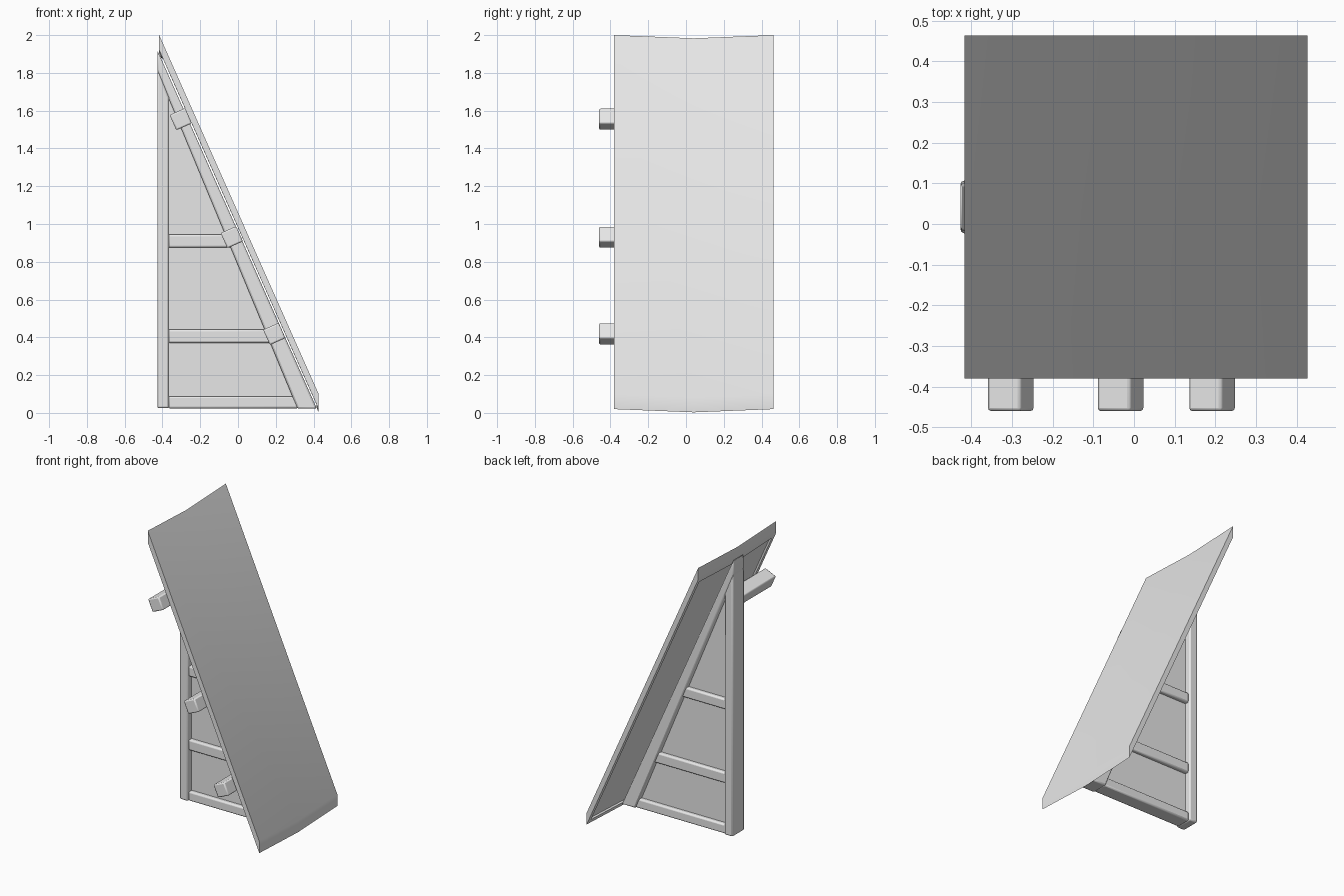
import bpy, bmesh, math
from mathutils import Matrix

cube = bpy.data.objects.get("Cube")
if cube:
    bpy.data.objects.remove(cube, do_unlink=True)

grey = bpy.data.materials.new("plain_grey")
grey.use_nodes = True
grey.diffuse_color = (0.8, 0.8, 0.8, 1)
grey.node_tree.nodes["Principled BSDF"].inputs["Base Color"].default_value = (0.8, 0.8, 0.8, 1)

MID = 0.042  # depth centre of the timber frame


def finish(name, bm, bevel=0.0):
    bmesh.ops.recalc_face_normals(bm, faces=bm.faces)
    mesh = bpy.data.meshes.new(name)
    bm.to_mesh(mesh)
    bm.free()
    obj = bpy.data.objects.new(name, mesh)
    bpy.context.collection.objects.link(obj)
    mesh.materials.append(grey)
    if bevel:
        mod = obj.modifiers.new("soft_edges", 'BEVEL')
        mod.width = bevel
        mod.segments = 2
    bpy.ops.object.select_all(action='DESELECT')
    obj.select_set(True)
    bpy.context.view_layer.objects.active = obj
    bpy.ops.object.shade_smooth_by_angle(angle=math.radians(35))
    return obj


def prism(name, outline, y0, y1, bevel=0.0):
    """Extrude an x-z outline from y0 to y1."""
    bm = bmesh.new()
    face = bm.faces.new([bm.verts.new((x, y0, z)) for x, z in outline])
    ext = bmesh.ops.extrude_face_region(bm, geom=[face])
    verts = [g for g in ext["geom"] if isinstance(g, bmesh.types.BMVert)]
    bmesh.ops.translate(bm, verts=verts, vec=(0, y1 - y0, 0))
    return finish(name, bm, bevel)


def framed(name, outline, half, bevel=0.01):
    return prism(name, outline, MID - half, MID + half, bevel)


# Sloping roof slab, sagging along its middle, hollowed slightly underneath
bm = bmesh.new()
rows = []
for y, sag in ((-0.38, 0.02), (MID, 0.003), (0.464, 0.02)):
    rows.append([bm.verts.new((x, y, z + sag)) for x, z in
                 ((-0.417, 1.98), (0.427, 0.08), (0.427, 0.0), (-0.417, 1.9))])
under = []
for a, b in zip(rows, rows[1:]):
    for i in range(4):
        j = (i + 1) % 4
        f = bm.faces.new((a[i], a[j], b[j], b[i]))
        if i == 2:
            under.append(f)
bm.faces.new(rows[0])
bm.faces.new(rows[-1])
bmesh.ops.recalc_face_normals(bm, faces=bm.faces)
bmesh.ops.inset_region(bm, faces=under, thickness=0.03, use_even_offset=True)
bmesh.ops.inset_region(bm, faces=under, thickness=0.001, depth=-0.012)
finish("roof_slab", bm)

# Upright post and the rafter that carries the roof
framed("upright_post", [(-0.427, 0.025), (-0.365, 0.025), (-0.365, 1.67), (-0.427, 1.82)], 0.065)
framed("rafter", [(-0.427, 1.92), (-0.427, 1.81), (0.315, 0.022), (0.418, 0.022)], 0.06)

# Horizontal rails across the wall
for name, low, high, end in (("bottom_rail", 0.024, 0.088, 0.32),
                             ("lower_rail", 0.37, 0.442, 0.18),
                             ("upper_rail", 0.875, 0.945, -0.03)):
    framed(name, [(-0.37, low), (end, low), (end, high), (-0.37, high)], 0.052)

# Thin wall panel filling the frame
framed("wall_panel", [(-0.39, 0.04), (0.34, 0.04), (-0.39, 1.76)], 0.025, 0)

# Purlins jutting out at the front, square to the slope
for name, x, z in (("top_purlin", -0.303, 1.555),
                   ("middle_purlin", -0.033, 0.93),
                   ("bottom_purlin", 0.192, 0.418)):
    bm = bmesh.new()
    bmesh.ops.create_cube(bm, size=1)
    bmesh.ops.scale(bm, vec=(0.09, 0.48, 0.088), verts=bm.verts)
    tilt = Matrix.Rotation(math.radians(-24), 4, 'Y')
    bmesh.ops.transform(bm, matrix=Matrix.Translation((x, -0.22, z)) @ tilt, verts=bm.verts)
    finish(name, bm, 0.008)
